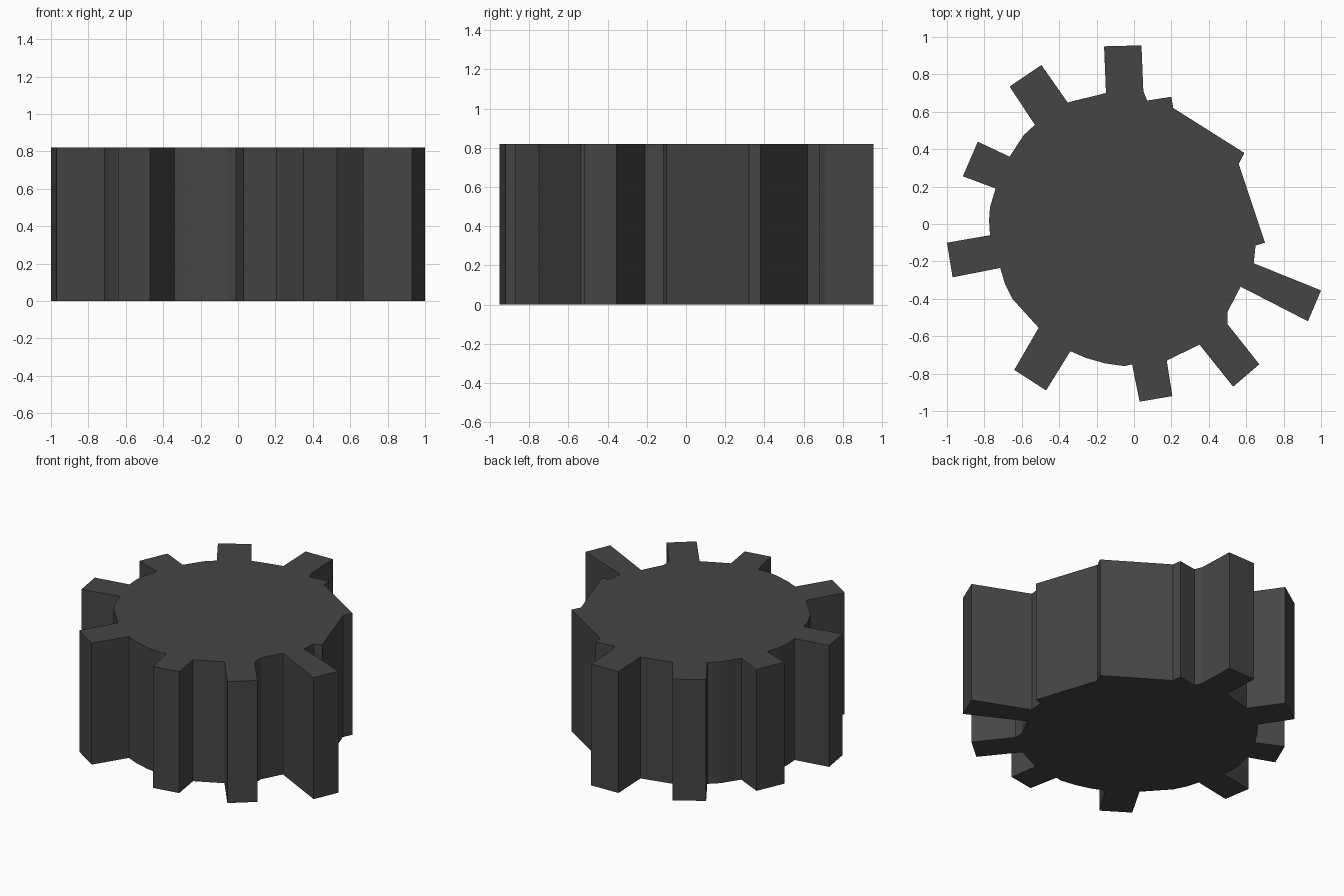
import bpy, bmesh

if "Cube" in bpy.data.objects:
    bpy.data.objects.remove(bpy.data.objects["Cube"])

HEIGHT = 0.82

# Each entry: (three tooth corners after its root, then the rim points up to the next tooth),
# going clockwise as seen from the top
SECTORS = [
    ([(-.16, .95), (.04, .955), (.05, .71)],                      # back tooth
     [(.07, .66), (.20, .68), (.21, .62), (.59, .38), (.56, .32),
      (.70, -.10), (.65, -.115), (.64, -.21)]),
    ([(1.0, -.355), (.93, -.52), (.57, -.335)],                   # long right tooth
     [(.50, -.47), (.50, -.535)]),
    ([(.67, -.75), (.53, -.87), (.35, -.645)],                    # front right tooth
     [(.175, -.73)]),
    ([(.205, -.92), (.03, -.95), (-.01, -.75)],                   # front tooth
     [(-.05, -.76), (-.155, -.745), (-.26, -.715), (-.34, -.68)]),
    ([(-.47, -.89), (-.64, -.78), (-.51, -.555)],                 # front left tooth
     [(-.65, -.40), (-.69, -.32), (-.715, -.235)]),
    ([(-.97, -.285), (-1.0, -.10), (-.77, -.06)],                 # left tooth
     [(-.775, .02), (-.77, .09), (-.74, .19)]),
    ([(-.915, .255), (-.835, .44), (-.665, .36)],                 # back left teeth
     [(-.59, .475), (-.53, .53)]),
    ([(-.665, .735), (-.495, .85), (-.355, .65)],
     [(-.15, .70)]),
]

outline = [p for tooth, rim in SECTORS for p in tooth + rim]

# Extrude the toothed outline into a solid gear
bm = bmesh.new()
base = bm.faces.new([bm.verts.new((x, y, 0)) for x, y in outline])
top = bmesh.ops.extrude_face_region(bm, geom=[base], use_keep_orig=True)
bmesh.ops.translate(bm, vec=(0, 0, HEIGHT),
                    verts=[v for v in top["geom"] if isinstance(v, bmesh.types.BMVert)])
bmesh.ops.recalc_face_normals(bm, faces=bm.faces)

mesh = bpy.data.meshes.new("gear_wheel")
bm.to_mesh(mesh)
bm.free()
gear = bpy.data.objects.new("gear_wheel", mesh)
bpy.context.collection.objects.link(gear)

# Dark grey metal
metal = bpy.data.materials.new("dark_metal")
metal.diffuse_color = (0.06, 0.06, 0.06, 1)
metal.use_nodes = True
metal.node_tree.nodes["Principled BSDF"].inputs["Base Color"].default_value = metal.diffuse_color
mesh.materials.append(metal)
